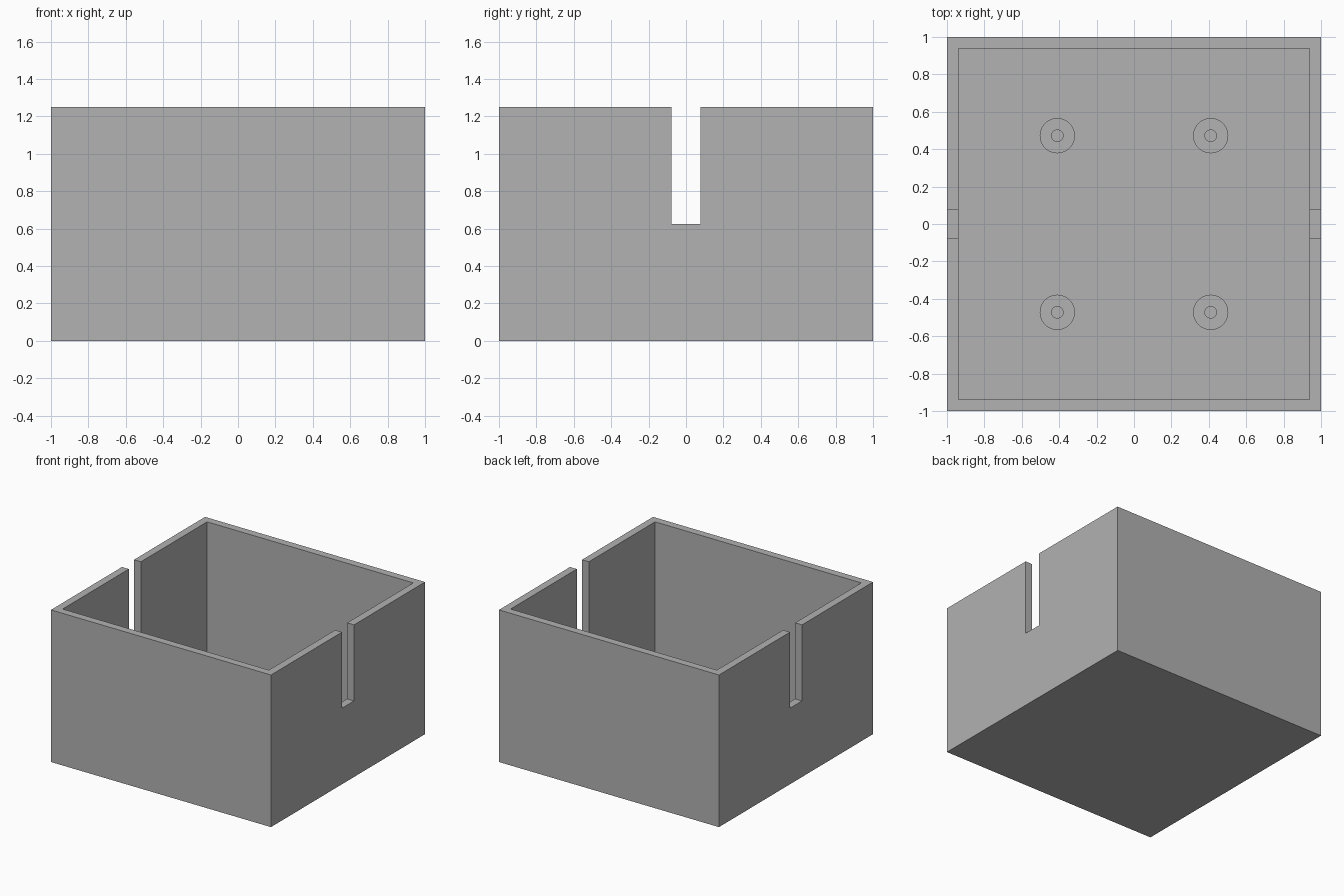
import bpy
import math

if "Cube" in bpy.data.objects:
    bpy.data.objects.remove(bpy.data.objects["Cube"], do_unlink=True)

SIZE, HEIGHT, WALL = 2.0, 1.25, 0.0625
SLOT_WIDTH, SLOT_BOTTOM = 0.156, 0.625
POST_RADIUS, HOLE_RADIUS, POST_TOP = 0.094, 0.031, 0.22
POST_X, POST_Y = 0.41, 0.472

grey = bpy.data.materials.new("plain grey")
grey.use_nodes = True
colour = (0.445, 0.445, 0.445, 1)
grey.diffuse_color = colour
grey.node_tree.nodes["Principled BSDF"].inputs["Base Color"].default_value = colour


def box(name, width, depth, bottom, top):
    bpy.ops.mesh.primitive_cube_add(size=1, location=(0, 0, (bottom + top) / 2))
    obj = bpy.context.object
    obj.name = name
    obj.scale = (width, depth, top - bottom)
    bpy.ops.object.transform_apply(location=True, scale=True)
    obj.data.materials.append(grey)
    return obj


def cylinder(name, radius, x, y, bottom, top):
    bpy.ops.mesh.primitive_cylinder_add(
        vertices=48, radius=radius, depth=top - bottom, location=(x, y, (bottom + top) / 2))
    obj = bpy.context.object
    obj.name = name
    obj.data.materials.append(grey)
    return obj


def cut(target, cutter):
    cutter.hide_render = True
    mod = target.modifiers.new("cut", 'BOOLEAN')
    mod.operation = 'DIFFERENCE'
    mod.solver = 'EXACT'
    mod.object = cutter
    bpy.context.view_layer.objects.active = target
    bpy.ops.object.modifier_apply(modifier=mod.name)
    bpy.data.objects.remove(cutter, do_unlink=True)


# Open box with a slot through both side walls
case = box("open_box", SIZE, SIZE, 0, HEIGHT)
inner = SIZE - 2 * WALL
cut(case, box("cavity_cutter", inner, inner, WALL, HEIGHT + 0.2))
cut(case, box("slot_cutter", SIZE + 0.2, SLOT_WIDTH, SLOT_BOTTOM, HEIGHT + 0.2))

# Four hollow mounting posts on the floor
for side, sx in (("right", -1), ("left", 1)):
    for end, sy in (("front", -1), ("back", 1)):
        x, y = sx * POST_X, sy * POST_Y
        post = cylinder(f"{end}_{side}_post", POST_RADIUS, x, y, WALL, POST_TOP)
        cut(post, cylinder("hole_cutter", HOLE_RADIUS, x, y, WALL - 0.1, POST_TOP + 0.1))
        bpy.ops.object.select_all(action='DESELECT')
        post.select_set(True)
        bpy.context.view_layer.objects.active = post
        bpy.ops.object.shade_smooth_by_angle(angle=math.radians(30))
